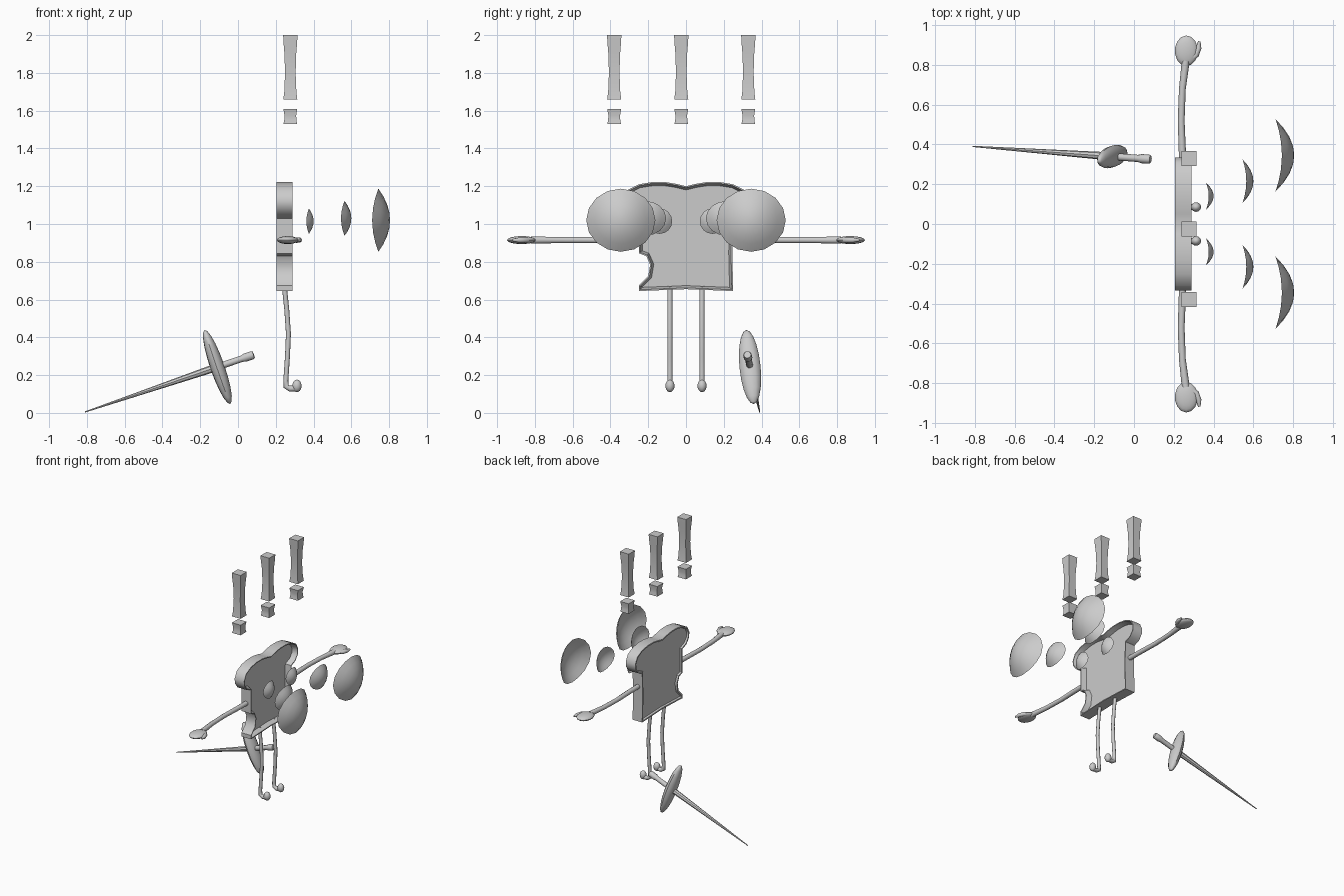
import bpy, bmesh, math
from mathutils import Vector, Matrix

cube = bpy.data.objects.get("Cube")
if cube:
    bpy.data.objects.remove(cube, do_unlink=True)

grey = bpy.data.materials.new("plain grey")
grey.use_nodes = True
grey.diffuse_color = (0.6, 0.6, 0.6, 1)
grey.node_tree.nodes["Principled BSDF"].inputs["Base Color"].default_value = (0.6, 0.6, 0.6, 1)


def finish(bm, name, angle=40, closed=True):
    if closed:
        bmesh.ops.recalc_face_normals(bm, faces=bm.faces)
    mesh = bpy.data.meshes.new(name)
    bm.to_mesh(mesh)
    bm.free()
    mesh.materials.append(grey)
    obj = bpy.data.objects.new(name, mesh)
    bpy.context.collection.objects.link(obj)
    bpy.ops.object.select_all(action='DESELECT')
    obj.select_set(True)
    bpy.context.view_layer.objects.active = obj
    bpy.ops.object.shade_smooth_by_angle(angle=math.radians(angle))
    return obj


def sweep(bm, path, radii, sides=10, spin=0.0, ref=(0, 0, 1)):
    """Capped tube through path with one radius per point."""
    pts = [Vector(p) for p in path]
    rings = []
    for i, p in enumerate(pts):
        d = (pts[min(i + 1, len(pts) - 1)] - pts[max(i - 1, 0)]).normalized()
        a = d.cross(Vector(ref)).normalized()
        b = d.cross(a)
        angles = [spin + math.tau * k / sides for k in range(sides)]
        rings.append([bm.verts.new(p + radii[i] * (a * math.cos(t) + b * math.sin(t)))
                      for t in angles])
    for r, s in zip(rings, rings[1:]):
        for k in range(sides):
            bm.faces.new((r[k], r[(k + 1) % sides], s[(k + 1) % sides], s[k]))
    bm.faces.new(rings[0])
    bm.faces.new(rings[-1])


def ellipsoid(bm, centre, size, rot=Matrix(), u=14, v=10):
    m = Matrix.Translation(centre) @ rot @ Matrix.Diagonal((*size, 1))
    bmesh.ops.create_uvsphere(bm, u_segments=u, v_segments=v, radius=1, matrix=m)


# Bread slice: outline with a bite on one side, recessed on both faces
half = [(0.25, 0.645), (0.245, 0.85), (0.25, 1.03), (0.3, 1.05), (0.33, 1.09),
        (0.335, 1.13), (0.31, 1.18), (0.25, 1.21), (0.18, 1.222), (0.11, 1.222),
        (0.05, 1.212)]
bite = [(-0.25, 0.845), (-0.21, 0.83), (-0.19, 0.785), (-0.2, 0.725), (-0.25, 0.675)]
other = [(-y, z) for y, z in reversed(half)]
outline = half + [(0, 1.2)] + other[:-2] + bite + [other[-1], (0, 0.655)]
bm = bmesh.new()
back = bm.faces.new([bm.verts.new((0.205, y, z)) for y, z in outline])
res = bmesh.ops.extrude_face_region(bm, geom=[back], use_keep_orig=True)
front = [g for g in res["geom"] if isinstance(g, bmesh.types.BMFace)][0]
bmesh.ops.translate(bm, verts=front.verts, vec=(0.083, 0, 0))
bmesh.ops.recalc_face_normals(bm, faces=bm.faces)
for face, steps in ((front, ((0.007, 0), (0.012, -0.04))), (back, ((0.01, 0), (0.006, 0.012)))):
    for width, push in steps:
        bmesh.ops.inset_region(bm, faces=[face], thickness=width, use_even_offset=True)
        bmesh.ops.translate(bm, verts=face.verts, vec=(push, 0, 0))
finish(bm, "bread_slice")

for s, side in ((1, "back"), (-1, "front")):
    # Arm with mitten hand and thumb
    bm = bmesh.new()
    sweep(bm, [(0.245, s * 0.235, 0.915), (0.243, s * 0.36, 0.915), (0.237, s * 0.52, 0.915),
               (0.243, s * 0.68, 0.915), (0.26, s * 0.82, 0.915)],
          [0.018, 0.018, 0.017, 0.017, 0.02])
    finish(bm, side + "_arm")
    bm = bmesh.new()
    ellipsoid(bm, (0.263, s * 0.87, 0.915), (0.058, 0.077, 0.021))
    sweep(bm, [(0.275, s * 0.815, 0.915), (0.312, s * 0.85, 0.915), (0.325, s * 0.885, 0.915),
               (0.328, s * 0.918, 0.915)], [0.012, 0.015, 0.014, 0.006])
    finish(bm, side + "_hand")

    # Leg and upturned foot
    y = s * 0.085
    bm = bmesh.new()
    sweep(bm, [(0.245, y, 0.67), (0.258, y, 0.55), (0.267, y, 0.42), (0.262, y, 0.3),
               (0.253, y, 0.17), (0.255, y, 0.14), (0.275, y, 0.128), (0.31, y, 0.13)],
          [0.013, 0.013, 0.013, 0.013, 0.013, 0.015, 0.016, 0.016], ref=(0, 1, 0))
    ellipsoid(bm, (0.312, y, 0.143), (0.025, 0.024, 0.033))
    finish(bm, side + "_leg")

    # Three growing curved lenses fly out from each eye position
    for name, tip, cy, cz, w, h, depth in (("small", 0.4, 0.14, 1.015, 0.067, 0.067, 0.038),
                                           ("middle", 0.6, 0.215, 1.03, 0.11, 0.092, 0.055),
                                           ("large", 0.805, 0.345, 1.02, 0.183, 0.167, 0.095)):
        bm = bmesh.new()
        rings = []
        for k in range(1, 5):
            r = k / 4
            ring = []
            for j in range(16):
                c, q = math.cos(math.tau * j / 16), math.sin(math.tau * j / 16)
                drop = depth * r * r * (c * c + 0.65 * q * q)
                ring.append(bm.verts.new((tip - drop, s * cy + w * r * c, cz + h * r * q)))
            rings.append(ring)
        hub = bm.verts.new((tip, s * cy, cz))
        for j in range(16):
            n = (j + 1) % 16
            bm.faces.new((hub, rings[0][j], rings[0][n]))
            for a, b in zip(rings, rings[1:]):
                bm.faces.new((a[j], b[j], b[n], a[n]))
        finish(bm, side + "_" + name + "_eye_lens", closed=False)

# Exclamation marks: waisted square bars with dots
for i, y in enumerate((-0.38, -0.025, 0.33)):
    for name, rows in (("bar", ((1.66, 0.037), (1.7, 0.032), (1.8, 0.028), (1.9, 0.031),
                                (1.96, 0.036), (2.0, 0.038))),
                       ("dot", ((1.53, 0.036), (1.552, 0.032), (1.575, 0.031), (1.61, 0.037)))):
        bm = bmesh.new()
        sweep(bm, [(0.277, y, z) for z, r in rows], [r * math.sqrt(2) for z, r in rows],
              sides=4, spin=math.pi / 4, ref=(1, 0, 0))
        finish(bm, "exclamation_%s_%d" % (name, i + 1))

# Sword: tapered blade, oval guard and grip
tip, end = Vector((-0.81, 0.39, 0.005)), Vector((0.083, 0.325, 0.308))
axis = (end - tip).normalized()
guard = tip.lerp(end, 0.785)
bm = bmesh.new()
sweep(bm, [tip, tip.lerp(end, 0.4), guard], [0.003, 0.012, 0.021], sides=8)
finish(bm, "sword_blade")
bm = bmesh.new()
sweep(bm, [tip.lerp(end, t) for t in (0.785, 0.93, 0.95, 0.99, 1)],
      [0.018, 0.018, 0.023, 0.023, 0.019], sides=10)
finish(bm, "sword_grip")
long = Vector((0.15, 0.04, -0.4))
long = (long - axis * long.dot(axis)).normalized()
rot = Matrix((axis, long.cross(axis), long)).transposed().to_4x4()
bm = bmesh.new()
ellipsoid(bm, guard, (0.038, 0.056, 0.208), rot, u=12, v=10)
finish(bm, "sword_guard")
